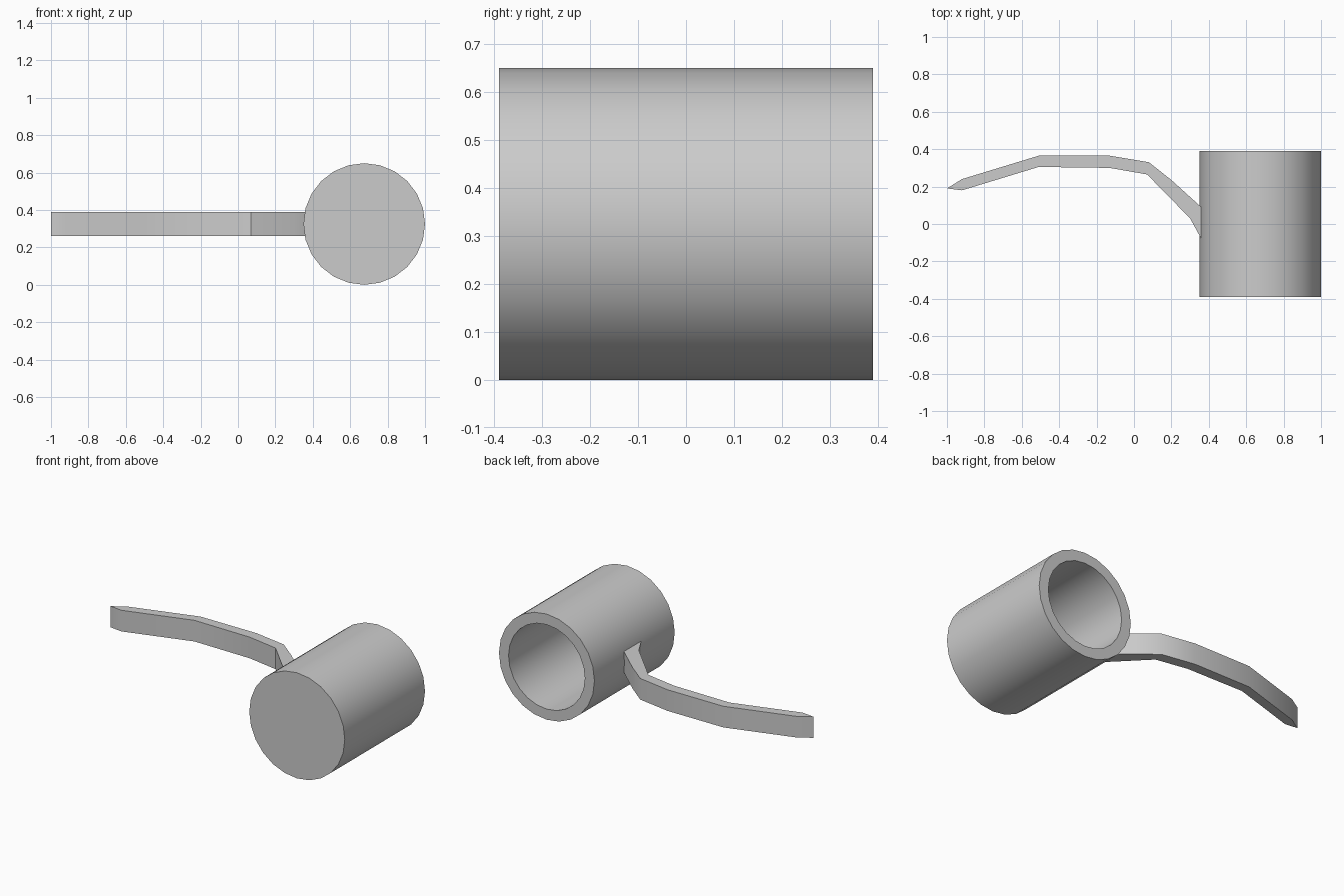
import bpy, bmesh, math

cube = bpy.data.objects.get("Cube")
if cube:
    bpy.data.objects.remove(cube)

grey = bpy.data.materials.new("plain_grey")
grey.use_nodes = True
grey.diffuse_color = (0.6, 0.6, 0.6, 1)
grey.node_tree.nodes["Principled BSDF"].inputs["Base Color"].default_value = grey.diffuse_color


def finish(name, bm):
    bmesh.ops.recalc_face_normals(bm, faces=bm.faces)
    mesh = bpy.data.meshes.new(name)
    bm.to_mesh(mesh)
    bm.free()
    obj = bpy.data.objects.new(name, mesh)
    bpy.context.collection.objects.link(obj)
    mesh.materials.append(grey)
    bpy.ops.object.select_all(action='DESELECT')
    obj.select_set(True)
    bpy.context.view_layer.objects.active = obj
    bpy.ops.object.shade_smooth_by_angle(angle=math.radians(30))
    return obj


# Cup lying on its side: closed at the front, open at the back
SIDES, RADIUS, INNER, HALF = 24, 0.325, 0.26, 0.39
CENTRE_X, CENTRE_Z = 0.675, 0.325
bm = bmesh.new()
rings = []
for r, y in ((RADIUS, -HALF), (RADIUS, HALF), (INNER, HALF), (INNER, -HALF + 0.065)):
    angles = [2 * math.pi * i / SIDES for i in range(SIDES)]
    rings.append([bm.verts.new((CENTRE_X + r * math.cos(a), y, CENTRE_Z + r * math.sin(a)))
                  for a in angles])
for a, b in zip(rings, rings[1:]):
    for i in range(SIDES):
        j = (i + 1) % SIDES
        bm.faces.new((a[i], a[j], b[j], b[i]))
bm.faces.new(rings[0])
bm.faces.new(rings[-1])
finish("cup", bm)

# Curved handle: pairs of outer and inner outline points, extruded upward
outer = [(-1, 0.19), (-0.92, 0.24), (-0.51, 0.365), (-0.13, 0.365),
         (0.08, 0.33), (0.2, 0.235), (0.36, 0.09), (0.38, 0.07)]
inner = [(-0.92, 0.18), (-0.51, 0.305), (-0.13, 0.3), (0.07, 0.265),
         (0.3, 0.03), (0.36, -0.08), (0.38, -0.08)]
bm = bmesh.new()
outline = bm.faces.new([bm.verts.new((x, y, 0.26)) for x, y in outer + inner[::-1]])
top = bmesh.ops.extrude_face_region(bm, geom=[outline])
bmesh.ops.translate(bm, vec=(0, 0, 0.13),
                    verts=[v for v in top["geom"] if isinstance(v, bmesh.types.BMVert)])
finish("handle", bm)
